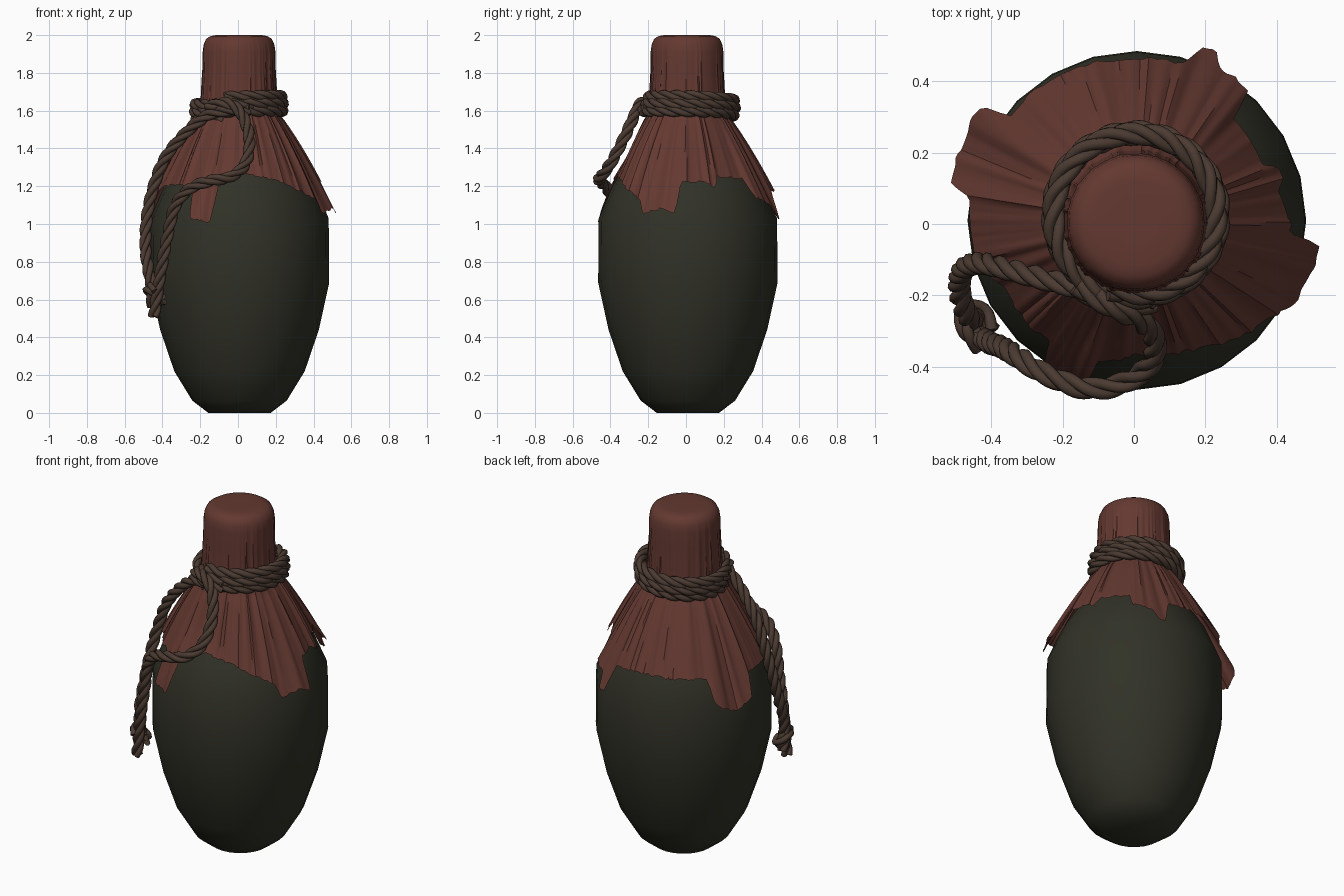
import bpy, bmesh, math, random
from mathutils import Vector

if "Cube" in bpy.data.objects:
    bpy.data.objects.remove(bpy.data.objects["Cube"])

random.seed(4)

def material(name, rgb):
    m = bpy.data.materials.new(name)
    m.diffuse_color = (*rgb, 1)
    m.use_nodes = True
    m.node_tree.nodes["Principled BSDF"].inputs["Base Color"].default_value = m.diffuse_color
    return m

GLASS = material("dark olive glass", (0.030, 0.031, 0.020))
CLOTH = material("rust red cloth", (0.125, 0.040, 0.030))
ROPE = material("brown rope", (0.070, 0.043, 0.031))

def finish(name, bm, mat, angle=50):
    bmesh.ops.recalc_face_normals(bm, faces=bm.faces)
    me = bpy.data.meshes.new(name)
    bm.to_mesh(me)
    bm.free()
    me.materials.append(mat)
    ob = bpy.data.objects.new(name, me)
    bpy.context.collection.objects.link(ob)
    bpy.context.view_layer.objects.active = ob
    ob.select_set(True)
    bpy.ops.object.shade_smooth_by_angle(angle=math.radians(angle))
    ob.select_set(False)
    return ob

def skin(bm, rings, closed=True):
    """Bridge rings of points, return the vertex rings."""
    vs = [[bm.verts.new(p) for p in r] for r in rings]
    n = len(vs[0])
    for a, b in zip(vs, vs[1:]):
        for i in range(n):
            j = (i + 1) % n
            bm.faces.new((a[i], a[j], b[j], b[i]))
    return vs

def interp(table, x):
    for (x0, *v0), (x1, *v1) in zip(table, table[1:]):
        if x0 <= x <= x1:
            t = (x - x0) / (x1 - x0)
            return [a + (b - a) * t for a, b in zip(v0, v1)]
    return table[-1][1:]

# Bottle: low-poly lathe (z, radius)
PROFILE = [(0, .165), (.065, .25), (.22, .345), (.44, .42), (.69, .475), (1.03, .472),
           (1.2, .40), (1.36, .30), (1.52, .205), (1.66, .165), (1.92, .16)]
bm = bmesh.new()
rings = skin(bm, [[(.008 + r * math.cos(i * math.tau / 24), .01 + r * math.sin(i * math.tau / 24), z)
                   for i in range(24)] for z, r in PROFILE])
bm.faces.new(rings[0])
bm.faces.new(rings[-1])
finish("bottle", bm, GLASS)

# Cloth hem: angle, radius, height
HEM = [(0, .43, 1.22), (12, .41, 1.23), (20, .43, 1.19), (24, .39, 1.25), (47, .40, 1.24),
       (49, .485, 1.14), (62, .49, 1.10), (65, .53, 1.03), (69, .525, 1.02), (73, .46, 1.17),
       (106, .455, 1.18), (115, .465, 1.17), (140, .46, 1.17), (143, .54, 1.04), (156, .53, .98),
       (168, .53, 1.03), (171, .47, 1.15), (190, .46, 1.16), (207, .41, 1.21), (234, .41, 1.20),
       (238, .495, 1.03), (252, .455, 1.01), (255, .38, 1.21), (270, .34, 1.27), (300, .40, 1.23),
       (329, .47, 1.13), (332, .49, 1.05), (343, .51, 1.08), (353, .52, 1.06), (356, .43, 1.22),
       (360, .43, 1.22)]
pleats = [(random.uniform(0, 360), random.uniform(2, 4.5), random.uniform(.4, 1)) for _ in range(34)]

def fold(a):
    s = 0
    for c, w, h in pleats:
        d = abs((a - c + 180) % 360 - 180)
        s = max(s, h * (1 - d / w))
    return s

N = 240
CAP = [(2.0, .06), (2.0, .12), (1.995, .15), (1.98, .174), (1.95, .187), (1.91, .192),
       (1.82, .191), (1.74, .195), (1.66, .199), (1.59, .203)]
rings = [[] for _ in range(len(CAP) + 9)]
for i in range(N):
    a = 360 * i / N
    c, s = math.cos(math.radians(a)), math.sin(math.radians(a))
    f = fold(a)
    hr, hz = interp(HEM, a)
    hz += random.uniform(-.006, .006)
    for k, (z, r) in enumerate(CAP):
        r += .009 * f * min(1, max(0, (1.98 - z) / .2))
        rings[k].append((.005 + r * c, .005 + r * s, z))
    for k in range(1, 10):
        t = k / 9
        z = 1.59 + (hz - 1.59) * t
        r = .203 + (hr - .203) * t ** .9
        r = max(r, interp(PROFILE, z)[0] + .012) + .02 * f * math.sin(math.pi * (.15 + .6 * t))
        rings[len(CAP) + k - 1].append((.005 + r * c, .005 + r * s, z))
bm = bmesh.new()
vs = skin(bm, rings)
bm.faces.new(vs[0])
finish("cloth_cover", bm, CLOTH, 40)

# Twisted rope along a smooth path
def spline(pts, step=.012):
    P = [Vector(p) for p in pts]
    P = [2 * P[0] - P[1]] + P + [2 * P[-1] - P[-2]]
    out = []
    for p0, p1, p2, p3 in zip(P, P[1:], P[2:], P[3:]):
        n = max(2, int((p2 - p1).length / step))
        for k in range(n):
            t = k / n
            out.append(.5 * (2 * p1 + (p2 - p0) * t + (2 * p0 - 5 * p1 + 4 * p2 - p3) * t * t
                             + (3 * p1 - p0 - 3 * p2 + p3) * t ** 3))
    return out + [P[-2]]

def frames(path):
    n = None
    for i, p in enumerate(path):
        t = (path[min(i + 1, len(path) - 1)] - path[max(i - 1, 0)]).normalized()
        n = t.orthogonal() if n is None else n - t * n.dot(t)
        n.normalize()
        yield p, n.copy(), t.cross(n)

def rope(name, pts, strands=3, offset=.0165, radius=.0165, pitch=.24):
    path = spline(pts)
    bm = bmesh.new()
    for s in range(strands):
        line, dist = [], 0
        for i, (p, n, b) in enumerate(frames(path)):
            dist += (p - path[i - 1]).length if i else 0
            w = math.tau * (s / strands + dist / pitch)
            line.append(p + offset * (n * math.cos(w) + b * math.sin(w)))
        tube = [[p + radius * (n * math.cos(k * math.tau / 8) + b * math.sin(k * math.tau / 8))
                 for k in range(8)] for p, n, b in frames(line)]
        vs = skin(bm, tube)
        bm.faces.new(vs[0])
        bm.faces.new(vs[-1])
    finish(name, bm, ROPE, 60)

# Coils round the neck
coil = []
for k in range(0, 37):
    a = math.radians(250 + k * 30)
    t = k / 36
    r = .222 + .012 * math.sin(math.pi * t)
    coil.append((.005 + r * math.cos(a), .025 + r * math.sin(a),
                 1.675 - .115 * t + .012 * math.cos(a)))
rope("neck_coils", coil)

# Hanging ends
rope("front_loop", [(-.16, -.17, 1.62), (-.06, -.235, 1.64), (.02, -.27, 1.58), (.06, -.33, 1.45),
                    (.04, -.40, 1.32), (-.04, -.45, 1.25), (-.14, -.46, 1.23), (-.25, -.42, 1.19),
                    (-.33, -.37, 1.10), (-.37, -.345, .95), (-.40, -.335, .80), (-.425, -.32, .65),
                    (-.445, -.31, .51)])
rope("side_tail", [(.06, -.22, 1.60), (-.06, -.225, 1.60), (-.16, -.18, 1.575), (-.27, -.15, 1.49),
                   (-.38, -.12, 1.36), (-.44, -.11, 1.22), (-.48, -.13, 1.05), (-.49, -.18, .88),
                   (-.475, -.24, .76), (-.455, -.27, .65), (-.455, -.26, .56)])
# End knot
rope("end_knot", [(-.43, -.34, .64), (-.465, -.30, .66), (-.47, -.25, .64), (-.43, -.25, .60),
                  (-.40, -.30, .60)], pitch=.3)
